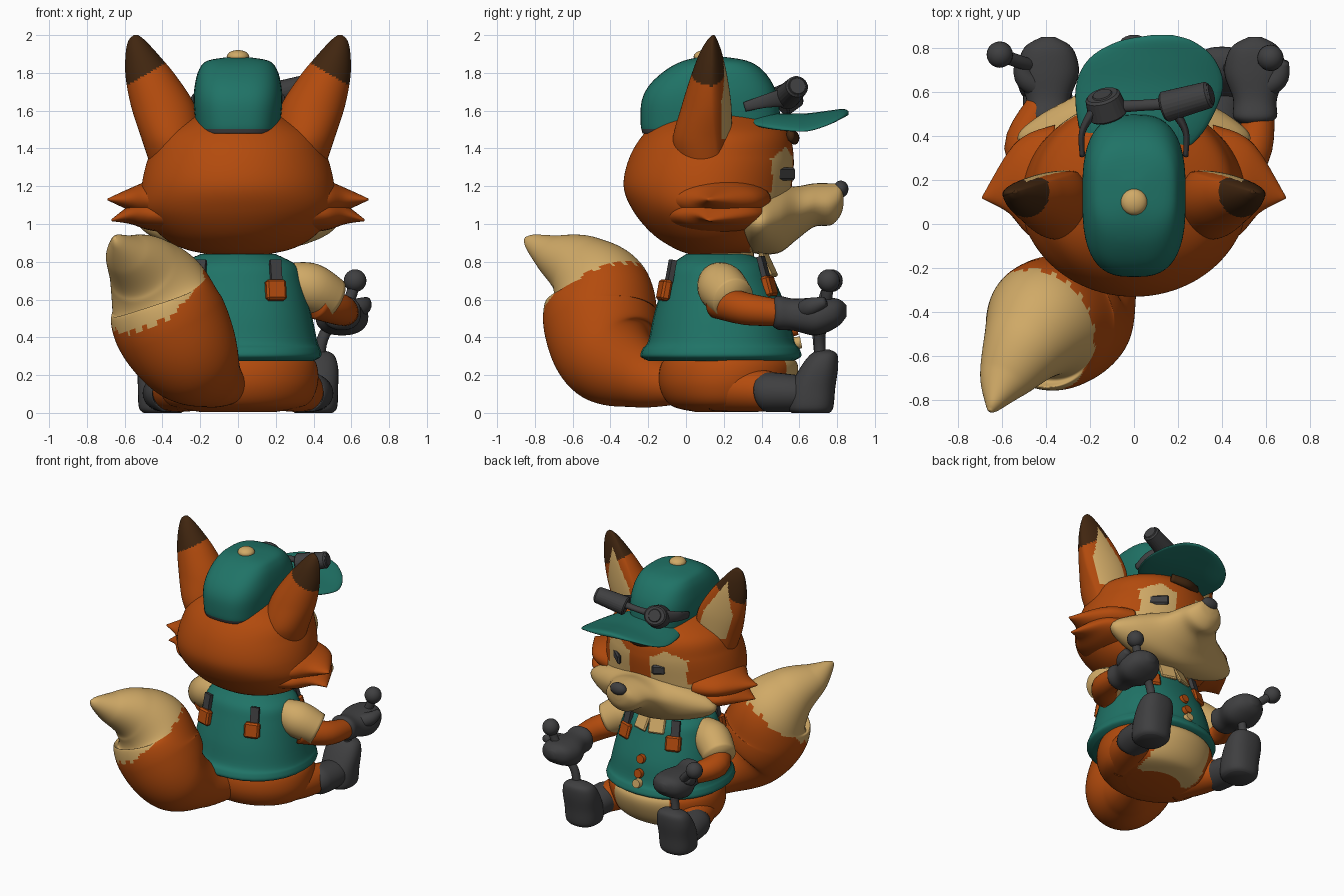
import bpy, bmesh, math
from mathutils import Vector, Matrix

if "Cube" in bpy.data.objects:
    bpy.data.objects.remove(bpy.data.objects["Cube"])


def material(name, r, g, b):
    m = bpy.data.materials.new(name)
    m.use_nodes = True
    m.diffuse_color = (r, g, b, 1)
    m.node_tree.nodes["Principled BSDF"].inputs["Base Color"].default_value = (r, g, b, 1)
    return m


ORANGE = material("orange_fur", .45, .07, .004)
CREAM = material("cream_fur", .63, .4, .135)
TEAL = material("teal_cloth", .014, .172, .134)
GRAY = material("dark_gray", .05, .05, .052)
BROWN = material("dark_brown", .052, .019, .005)
X, Y, Z = Vector((1, 0, 0)), Vector((0, 1, 0)), Vector((0, 0, 1))


def finish(name, bm, mats, rule=None, smooth=True):
    bmesh.ops.recalc_face_normals(bm, faces=bm.faces)
    for f in bm.faces:
        f.smooth = smooth
        if rule:
            f.material_index = rule(f.calc_center_median(), f.normal)
    me = bpy.data.meshes.new(name)
    bm.to_mesh(me)
    bm.free()
    for m in mats:
        me.materials.append(m)
    ob = bpy.data.objects.new(name, me)
    bpy.context.collection.objects.link(ob)
    return ob


def spline(pts, sub):
    """Catmull-Rom through tuples of any length."""
    p = [pts[0]] + list(pts) + [pts[-1]]
    out = []
    for i in range(1, len(p) - 2):
        for s in range(sub):
            t = s / sub
            out.append([b + .5 * t * (c - a + t * (2*a - 5*b + 4*c - d + t * (3*(b - c) + d - a)))
                        for a, b, c, d in zip(*p[i - 1:i + 3])])
    return out + [list(pts[-1])]


def loft(name, pts, mats, axis=None, up=Z, segs=32, sub=5, power=2, rule=None, shape=None):
    """Sweep ellipses (x, y, z, side radius, other radius) along a path."""
    bm = bmesh.new()
    path = spline(pts, sub)
    rings = []
    for i, (x, y, z, ra, rb) in enumerate(path):
        a, b = path[max(i - 1, 0)], path[min(i + 1, len(path) - 1)]
        t = axis or (Vector(b[:3]) - Vector(a[:3])).normalized()
        side = up.cross(t).normalized()
        other = t.cross(side)
        ring = []
        for k in range(segs):
            w = math.tau * k / segs
            c, s = math.cos(w), math.sin(w)
            c, s = (math.copysign(abs(v) ** (2 / power), v) for v in (c, s))
            co = Vector((x, y, z)) + side * c * max(ra, .004) + other * s * max(rb, .004)
            ring.append(bm.verts.new(shape(co) if shape else co))
        rings.append(ring)
    for r, q in zip(rings, rings[1:]):
        for k in range(segs):
            bm.faces.new((r[k], r[k - 1], q[k - 1], q[k]))
    bm.faces.new(rings[0])
    bm.faces.new(rings[-1])
    return finish(name, bm, mats, rule)


def stack(name, rows, mats, **kw):
    """Horizontal rings given as (z, back y, front y, half width)."""
    return loft(name, [(0, (a + b) / 2, z, w, (b - a) / 2) for z, a, b, w in rows],
                mats, axis=Z, up=Y, **kw)


def solid(name, kind, loc, scale, mat, direction=None, bevel=0):
    bm = bmesh.new()
    if kind == "ball":
        bmesh.ops.create_uvsphere(bm, u_segments=20, v_segments=12, radius=1)
    elif kind == "disc":
        bmesh.ops.create_cone(bm, cap_ends=True, segments=24, radius1=1, radius2=.85, depth=2)
    else:
        bmesh.ops.create_cube(bm, size=2)
    bmesh.ops.scale(bm, vec=scale, verts=bm.verts)
    if bevel:
        bmesh.ops.bevel(bm, geom=bm.edges[:], offset=bevel, segments=1, affect="EDGES")
    q = Vector(direction or Z).to_track_quat("Z", "Y").to_matrix().to_4x4()
    bmesh.ops.transform(bm, matrix=Matrix.Translation(loc) @ q, verts=bm.verts)
    return finish(name, bm, [mat], smooth=kind == "ball")


# Head with cream eye patches and lower face
def face_rule(c, n):
    eye = c.y > .3 and .09 < abs(c.x) < .33 and 1.1 < c.z < 1.41 - .5 * abs(abs(c.x) - .2)
    chin = c.y > .34 and c.z < 1.17
    return int(eye or chin)


stack("head", [(.83, .05, .25, .1), (.87, -.06, .42, .29), (.95, -.18, .5, .42),
               (1.07, -.28, .54, .51), (1.2, -.33, .56, .51), (1.35, -.3, .57, .475),
               (1.48, -.22, .54, .41), (1.58, -.1, .42, .22), (1.65, .1, .25, .05)],
      [ORANGE, CREAM], segs=144, sub=12, rule=face_rule)
loft("muzzle", [(0, .29, 1.02, .4, .1), (0, .34, 1.01, .5, .155), (0, .41, 1.01, .525, .17),
                (0, .5, 1.025, .42, .175), (0, .59, 1.06, .26, .14), (0, .68, 1.1, .18, .115),
                (0, .77, 1.105, .14, .11), (0, .82, 1.13, .09, .08), (0, .835, 1.14, .03, .03)],
     [CREAM], axis=Y, power=1.8)
solid("nose", "ball", (0, .82, 1.185), (.065, .04, .045), GRAY)
loft("forehead_tuft", [(-.12, .53, 1.47, .02, .03), (0, .575, 1.455, .025, .035),
                       (.12, .55, 1.47, .02, .03)], [BROWN])

# Sleepy eyes, one opened wider than the other
for side, x, w in (("left", .225, .085), ("right", -.15, .05)):
    y = .12 + .445 * math.sqrt(1 - 4 * x * x)
    solid(side + "_eye", "box", (x, y, 1.265), (w, .035, .014), GRAY, (x * 1.6, y - .12, 0), .012)

# Ears: brown tips and hollow cream fronts
for s, side in ((1, "left"), (-1, "right")):
    def hollow(co):
        d = (co.y - .13) * .9 + (abs(co.x) - .43) * .3
        return co - Y * max(0, d - .045) * .6

    def ear_rule(c, n):
        mid = .355 + (c.z - 1.4) * .27
        width = .105 * min(1, (1.9 - c.z) / .25)
        if n.y > .3 and abs(abs(c.x) - mid) < width and c.z > 1.45:
            return 1
        return 2 if c.z > 1.73 + (.59 - abs(c.x)) * .6 else 0

    loft(side + "_ear", [(s * x, y, z, a, b) for x, y, z, a, b in
                         ((.32, .1, 1.33, .15, .15), (.35, .1, 1.45, .16, .17),
                          (.395, .13, 1.62, .17, .155), (.46, .145, 1.78, .135, .12),
                          (.51, .15, 1.9, .085, .08), (.535, .15, 1.97, .045, .04),
                          (.54, .15, 2, .012, .01))],
         [ORANGE, CREAM, BROWN], axis=Z, up=Y, segs=96, sub=14, rule=ear_rule, shape=hollow)

    # Broad cheeks ending in two pointed tufts
    for k, (tx, tz, r) in enumerate(((.69, 1.13, .12), (.67, 1.02, .1))):
        z = 1.13 - k * .08
        loft(f"{side}_cheek_tuft_{k + 1}",
             [(s * .36, .17, z, .28, r), (s * .48, .18, z, .23, r * .8),
              (s * .57, .19, z, .14, r * .5), (s * tx, .12, tz, .005, .005)], [ORANGE], axis=X * s)

# Cap, brim and button
stack("cap", [(1.48, -.23, .5, .22), (1.53, -.24, .5, .225), (1.65, -.235, .49, .235),
              (1.74, -.19, .46, .228), (1.82, -.1, .4, .205), (1.865, -.01, .32, .16),
              (1.885, .08, .2, .04)], [TEAL, GRAY], power=2.9, segs=48,
      rule=lambda c, n: int(c.z < 1.505))
loft("cap_brim", [(.02, .34, 1.55, .22, .02), (.04, .44, 1.55, .29, .035),
                  (.07, .62, 1.555, .335, .03), (.08, .75, 1.575, .285, .025),
                  (.1, .83, 1.59, .17, .02), (.13, .86, 1.59, .04, .01)], [TEAL], axis=Y,
     shape=lambda c: c - Z * .5 * (c.x - .05) ** 2)
solid("cap_button", "ball", (0, .1, 1.885), (.06, .06, .036), CREAM)

# Goggles: one lens faces ahead, the other is twisted sideways
for side, p, d, size in (("left", (.24, .56, 1.7), (.9, .25, .25), (.072, .068, .115)),
                         ("right", (-.13, .54, 1.67), (-.25, .8, .45), (.095, .085, .055))):
    p, d = Vector(p), Vector(d).normalized()
    solid(side + "_goggle", "disc", p, size, GRAY, d, .01)
    solid(side + "_goggle_lens", "disc", p + d * size[2], (.05, .05, .006), GRAY, d)
loft("goggle_bridge", [(-.13, .53, 1.67, .03, .03), (.05, .54, 1.68, .025, .02),
                       (.2, .55, 1.7, .03, .03)], [GRAY])
for s, side in ((1, "left"), (-1, "right")):
    loft(side + "_goggle_strap", [(s * .18, .52, 1.67, .025, .05), (s * .235, .42, 1.65, .015, .035),
                                  (s * .235, .31, 1.62, .012, .025)], [GRAY])

# Body and vest
stack("body", [(.005, .05, .38, .2), (.04, -.08, .5, .36), (.14, -.14, .57, .42),
               (.26, -.13, .59, .415), (.34, -.05, .5, .35)], [ORANGE, CREAM], segs=96, sub=8,
      rule=lambda c, n: int(c.y > .3 and abs(c.x) < .23))
stack("vest", [(.275, -.2, .57, .4), (.3, -.24, .61, .44), (.34, -.23, .6, .435),
               (.38, -.2, .575, .42), (.52, -.17, .545, .39), (.68, -.12, .48, .35),
               (.78, -.08, .43, .31), (.84, 0, .34, .2)], [TEAL], power=2.2)
stack("neck", [(.78, .02, .36, .18), (.9, .02, .36, .18)], [CREAM])
for s, side in ((1, "left"), (-1, "right")):
    solid(side + "_collar", "box", (s * .06, .435, .785), (.06, .07, .012), CREAM, (s * .3, 1, .5), .008)
    for end, y, z, d in (("front", .44, .67, (s * .35, 1, .3)), ("back", -.115, .65, (s * .3, -1, .2))):
        solid(f"{side}_{end}_buckle", "box", (s * .2, y, z), (.055, .055, .025), ORANGE, d, .012)
        solid(f"{side}_{end}_strap", "box", (s * .2, y + (-.03 if y > 0 else .035), z + .1),
              (.03, .06, .014), GRAY, d)
for k, (y, z) in enumerate(((.54, .54), (.57, .44), (.59, .37))):
    solid(f"vest_button_{k + 1}", "disc", (0, y, z), (.036, .036, .02), CREAM if k == 2 else ORANGE, (0, 1, .2))

# Legs and upturned boots
for s, side in ((1, "left"), (-1, "right")):
    loft(side + "_leg", [(s * .24, .15, .14, .13, .13), (s * .31, .32, .125, .13, .12),
                         (s * .37, .48, .11, .1, .1)], [ORANGE])
    loft(side + "_boot_cuff", [(s * .37, .41, .11, .095, .09), (s * .375, .43, .11, .115, .105),
                               (s * .39, .55, .105, .115, .1), (s * .4, .65, .1, .1, .09)], [GRAY])
    loft(side + "_boot", [(s * .4, .66, 0, .1, .1), (s * .4, .66, .03, .125, .12),
                          (s * .4, .67, .13, .13, .12), (s * .4, .705, .24, .13, .1),
                          (s * .4, .73, .31, .105, .07), (s * .4, .735, .335, .04, .025)],
         [GRAY], axis=Z, up=Y, power=2.4)

# Arms, gloves and ball-topped levers
arms = {
    "left": (((.27, .17, .7, .1, .1), (.38, .19, .665, .13, .13), (.5, .25, .6, .115, .115)),
             ((.4, .17, .59, .09, .09), (.53, .32, .55, .09, .085), (.57, .5, .53, .07, .07)),
             (.55, .53), ((.43, .71, .3), (.46, .71, .42), (.58, .74, .58), (.62, .755, .7))),
    "right": (((-.27, .18, .7, .1, .1), (-.38, .22, .67, .13, .13), (-.5, .3, .6, .115, .115)),
              ((-.4, .2, .59, .09, .09), (-.5, .35, .55, .09, .085), (-.42, .54, .53, .07, .07)),
              (-.39, .53), ((-.41, .71, .3), (-.4, .7, .45), (-.5, .73, .6), (-.61, .77, .7))),
}
for side, (sleeve, arm, (gx, gz), lever) in arms.items():
    out = 1 if side == "left" else -1
    loft(side + "_sleeve", sleeve, [CREAM])
    loft(side + "_forearm", arm, [ORANGE])
    loft(side + "_glove", [(gx, .46, gz, .07, .07), (gx, .49, gz, .1, .09), (gx, .57, gz - .01, .1, .085),
                           (gx, .69, gz - .02, .14, .1), (gx, .8, gz, .11, .075),
                           (gx, .85, gz + .01, .03, .03)], [GRAY], axis=Y, power=2.3)
    loft(side + "_thumb", [(gx, .6, gz, .05, .05), (gx + out * .1, .66, gz + .03, .05, .05),
                           (gx + out * .13, .74, gz + .06, .025, .025)], [GRAY])
    loft(side + "_lever", [p + (.03, .03) for p in lever], [GRAY], up=X, segs=12)
    solid(side + "_lever_knob", "ball", lever[-1], (.06, .06, .06), GRAY)


# Bushy tail with a cream end and ragged border
def tail_rule(c, n):
    edge = .48 + .625 * (c.x + .66) + .5 * (c.y + .45)
    return int(c.z > edge + .015 * math.sin(60 * (c.x - c.y)))


loft("tail", [(-.05, -.05, .14, .1, .1), (-.14, -.23, .19, .17, .17), (-.25, -.4, .3, .27, .27),
              (-.36, -.45, .48, .305, .305), (-.42, -.46, .64, .275, .27), (-.5, -.56, .76, .195, .2),
              (-.59, -.71, .84, .11, .12), (-.64, -.82, .905, .045, .04), (-.655, -.85, .925, .01, .01)],
     [ORANGE, CREAM], up=X, segs=128, sub=14, rule=tail_rule)
